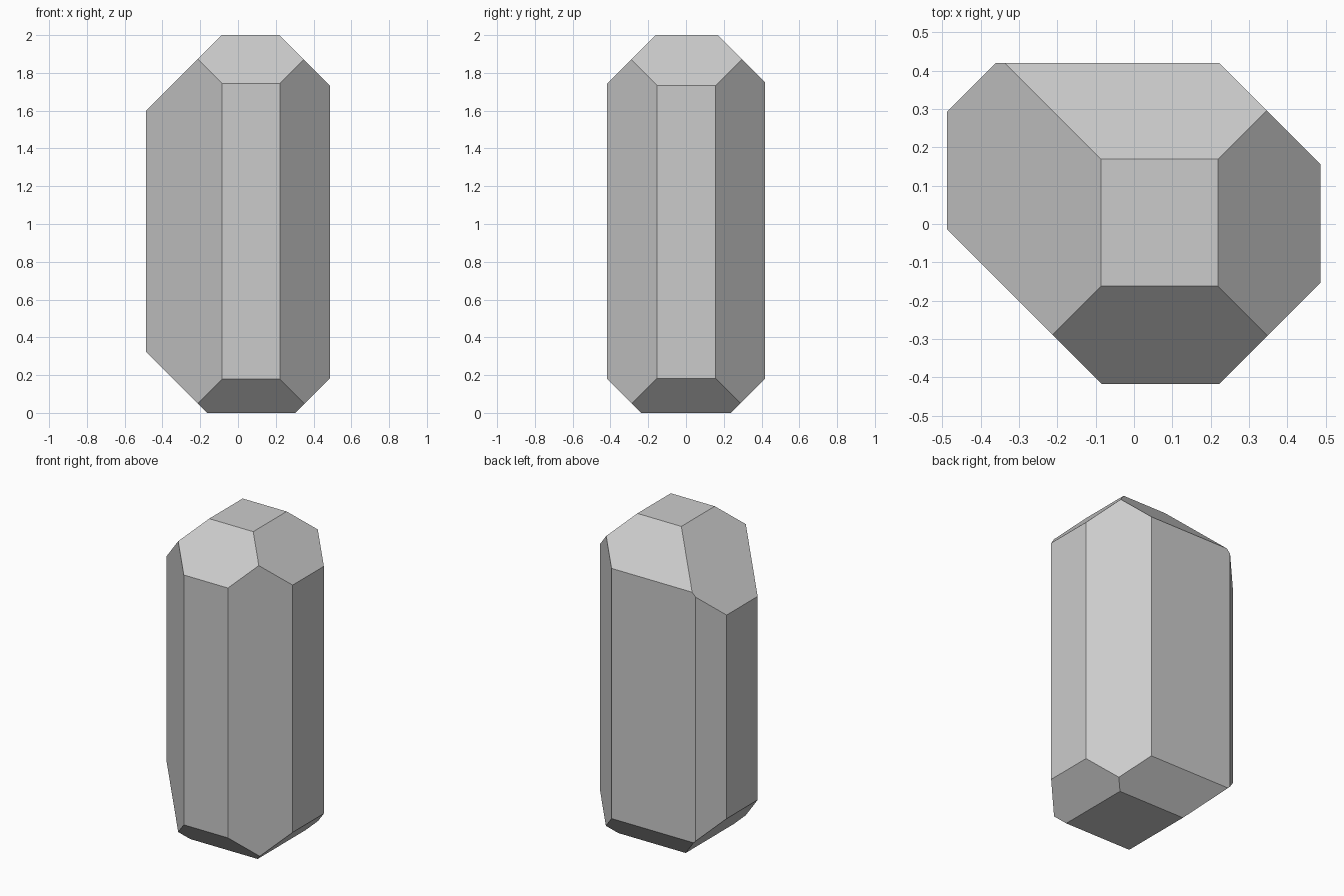
import bpy, bmesh
from mathutils import Vector

if "Cube" in bpy.data.objects:
    bpy.data.objects.remove(bpy.data.objects["Cube"])

# Start from the bounding block: x, y and z limits are the six axis-aligned faces
lo, hi = Vector((-0.487, -0.417, 0)), Vector((0.486, 0.419, 2))
bm = bmesh.new()
bmesh.ops.create_cube(bm, size=1)
for v in bm.verts:
    v.co = Vector([lo[i] if v.co[i] < 0 else hi[i] for i in range(3)])


def bevel_cut(normal, dist):
    """Slice away everything where normal . p > dist and cap the cut."""
    n = Vector(normal)
    res = bmesh.ops.bisect_plane(
        bm, geom=bm.verts[:] + bm.edges[:] + bm.faces[:], dist=1e-5,
        plane_co=n * dist / n.length_squared, plane_no=n, clear_outer=True)
    edges = [e for e in res["geom_cut"] if isinstance(e, bmesh.types.BMEdge)]
    bmesh.ops.contextual_create(bm, geom=edges)


# 45-degree facets: vertical corners, crown, base
for normal, dist in [
    ((1, -1, 0), 0.639), ((1, 1, 0), 0.642), ((-1, -1, 0), 0.501), ((-1, 1, 0), 0.78),
    ((1, 0, 1), 2.219), ((-1, 0, 1), 2.086), ((0, -1, 1), 2.162), ((0, 1, 1), 2.169),
    ((1, 0, -1), 0.303), ((-1, 0, -1), 0.164), ((0, -1, -1), 0.238), ((0, 1, -1), 0.237),
]:
    bevel_cut(normal, dist)

bmesh.ops.recalc_face_normals(bm, faces=bm.faces)
mesh = bpy.data.meshes.new("faceted_crystal")
bm.to_mesh(mesh)
bm.free()
bpy.context.collection.objects.link(bpy.data.objects.new("faceted_crystal", mesh))
